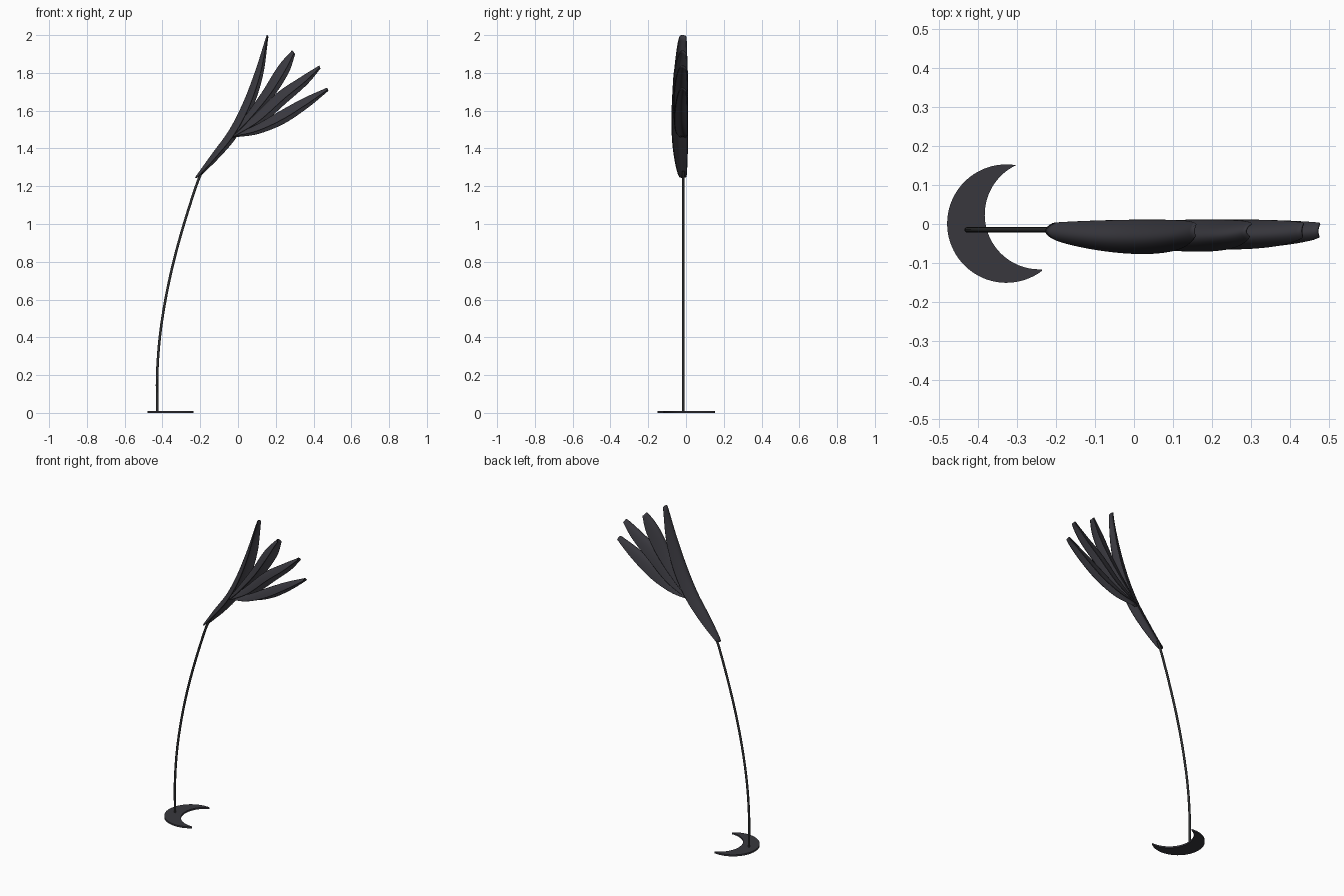
import bpy, math
from mathutils import Vector

if "Cube" in bpy.data.objects:
    bpy.data.objects.remove(bpy.data.objects["Cube"])


def material(name, rgb):
    m = bpy.data.materials.new(name)
    m.diffuse_color = (*rgb, 1)
    m.use_nodes = True
    m.node_tree.nodes["Principled BSDF"].inputs["Base Color"].default_value = m.diffuse_color
    return m


charcoal = material("charcoal", (0.040, 0.039, 0.048))
black = material("soft black", (0.026, 0.027, 0.028))


def make_mesh(name, verts, faces, mat, thickness, offset):
    me = bpy.data.meshes.new(name)
    me.from_pydata(verts, [], faces)
    me.materials.append(mat)
    ob = bpy.data.objects.new(name, me)
    bpy.context.collection.objects.link(ob)
    mod = ob.modifiers.new("thickness", "SOLIDIFY")
    mod.thickness, mod.offset = thickness, offset
    return ob


def spline(points, t):
    """Catmull-Rom point at t in 0..1"""
    p = [Vector(q) for q in points]
    p = [2 * p[0] - p[1]] + p + [2 * p[-1] - p[-2]]
    s = t * (len(points) - 1)
    i = min(int(s), len(points) - 2)
    f = s - i
    a, b, c, d = p[i:i + 4]
    return 0.5 * (2 * b + (c - a) * f + (2 * a - 5 * b + 4 * c - d) * f * f
                  + (3 * b - a - 3 * c + d) * f ** 3)


# Crescent base: outer arc and inner arc joined at the two tips
def arc(cx, cy, start, end, n=48):
    r = (Vector(start) - Vector((cx, cy))).length
    a0 = math.atan2(start[1] - cy, start[0] - cx) % math.tau
    a1 = math.atan2(end[1] - cy, end[0] - cx) % math.tau
    return [(cx + r * math.cos(a0 + (a1 - a0) * i / n),
             cy + r * math.sin(a0 + (a1 - a0) * i / n), 0) for i in range(n + 1)]


tip_a, tip_b = (-0.303, 0.151), (-0.237, -0.119)
outer = arc(-0.328, 0.001, tip_a, tip_b)
inner = arc(-0.243, 0.024, tip_a, tip_b)
n = len(outer)
quads = [(i, i + 1, n + i + 1, n + i) for i in range(n - 1)]
base = make_mesh("crescent_base", outer + inner, quads, charcoal, 0.01, 1)
# keep the plate standing on the ground whichever way the strip is wound
base.location.z = 0 if base.data.polygons[n // 2].normal.z > 0 else 0.01

# Curved stem
stem_path = [(-0.427, 0.005), (-0.428, 0.2), (-0.414, 0.4), (-0.384, 0.6),
             (-0.341, 0.8), (-0.286, 1.0), (-0.222, 1.2), (-0.19, 1.28)]
cu = bpy.data.curves.new("stem", "CURVE")
cu.dimensions = "3D"
cu.bevel_depth, cu.bevel_resolution, cu.use_fill_caps = 0.007, 3, True
sp = cu.splines.new("POLY")
N = 48
sp.points.add(N)
for i in range(N + 1):
    q = spline(stem_path, i / N)
    sp.points[i].co = (q.x, -0.015, q.y, 1)
cu.materials.append(black)
stem = bpy.data.objects.new("stem", cu)
bpy.context.collection.objects.link(stem)

# Leaf blades: crest line and lower edge line (x, z), plus front bulge in y
blades = {
    "leaf_blade_main": (
        [(-.226, 1.245), (-.138, 1.368), (-.045, 1.497), (.03, 1.645), (.095, 1.815), (.154, 2.0)],
        [(-.207, 1.248), (-.1, 1.352), (-.006, 1.463), (.075, 1.61), (.132, 1.79), (.159, 1.992)], .042),
    "leaf_blade_second": (
        [(-.045, 1.462), (.024, 1.55), (.124, 1.69), (.214, 1.834), (.288, 1.918)],
        [(-.028, 1.457), (.07, 1.545), (.187, 1.675), (.267, 1.80), (.302, 1.9)], .036),
    "leaf_blade_third": (
        [(-.04, 1.462), (.077, 1.566), (.21, 1.694), (.326, 1.772), (.431, 1.837)],
        [(-.024, 1.457), (.124, 1.53), (.262, 1.647), (.368, 1.742), (.436, 1.824)], .03),
    "leaf_blade_fourth": (
        [(-.035, 1.468), (.09, 1.52), (.22, 1.595), (.347, 1.664), (.473, 1.72)],
        [(-.024, 1.46), (.104, 1.477), (.24, 1.53), (.368, 1.615), (.478, 1.706)], .028),
}
L, W = 32, 14
for name, (crest, lower, bulge) in blades.items():
    verts = []
    for i in range(L + 1):
        t = i / L
        a, b = spline(crest, t), spline(lower, t)
        s = math.sin(math.pi * t) ** 0.7 if 0 < t < 1 else 0
        back, front = 0.001 + 0.008 * s, -0.033 - bulge * s
        for j in range(W + 1):
            u = (1 - math.cos(math.pi * j / W)) / 2
            d = ((u - 0.55) / 0.55) ** 2      # arched section, back edge lowest
            q = a.lerp(b, d)
            verts.append((q.x, back + (front - back) * u, q.y))
    k = W + 1
    faces = [(i * k + j, i * k + j + 1, (i + 1) * k + j + 1, (i + 1) * k + j)
             for i in range(L) for j in range(W)]
    ob = make_mesh(name, verts, faces, charcoal, 0.005, 0)
    bpy.ops.object.select_all(action="DESELECT")
    ob.select_set(True)
    bpy.context.view_layer.objects.active = ob
    bpy.ops.object.shade_smooth_by_angle(angle=math.radians(40))
